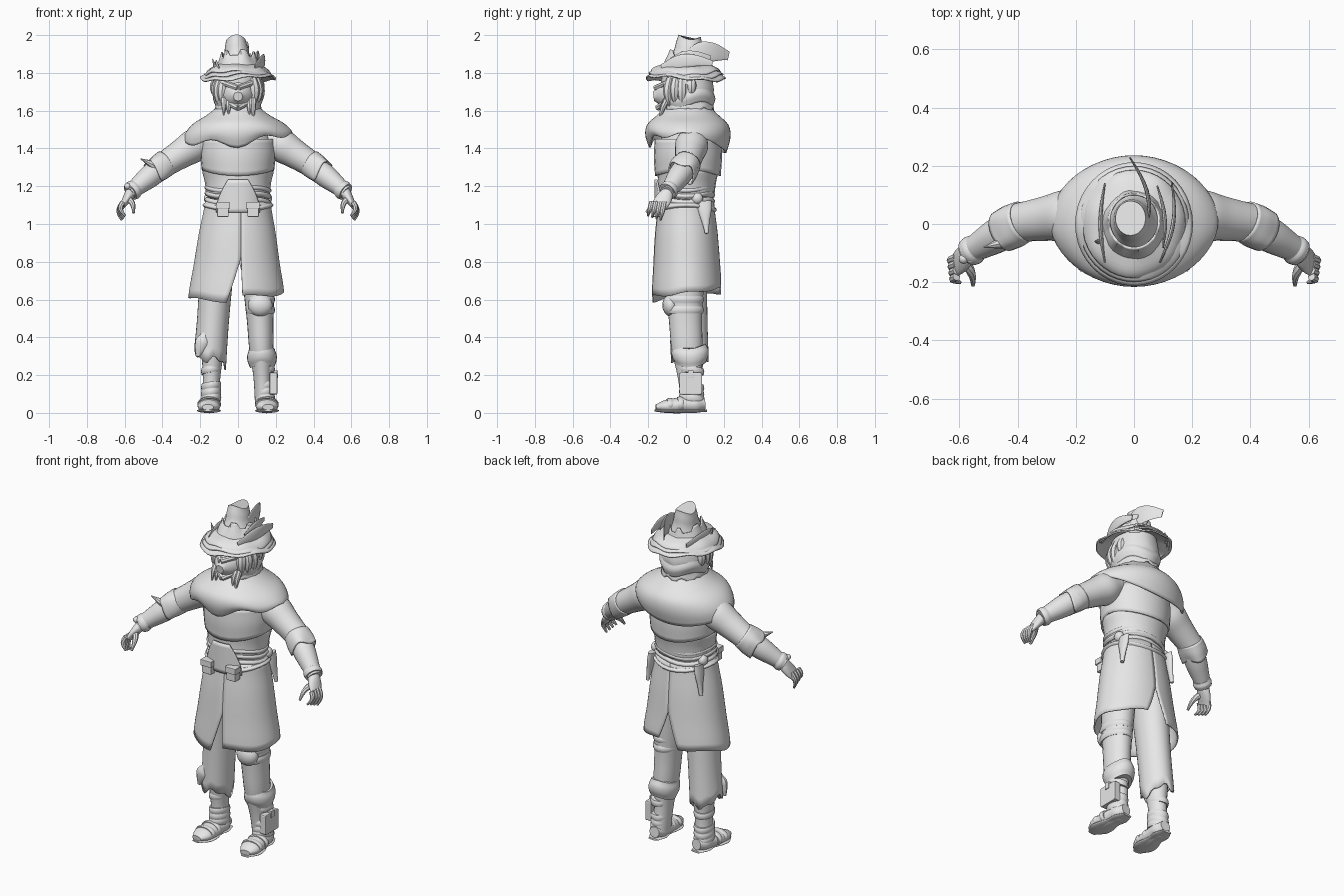
import bpy, bmesh, random
from math import sin, cos, pi, radians
from mathutils import Vector

random.seed(4)
cube = bpy.data.objects.get("Cube")
if cube:
    bpy.data.objects.remove(cube)

grey = bpy.data.materials.new("light_grey")
grey.use_nodes = True
grey.diffuse_color = (.8, .8, .8, 1)
grey.node_tree.nodes["Principled BSDF"].inputs["Base Color"].default_value = grey.diffuse_color

FORWARD, UPWARD = (0, 1, 0), (0, 0, 1)
SIDES = (-1, 1)


def spline(values, t):
    """Smooth curve through evenly spaced values."""
    last = len(values) - 1
    i = min(int(t * last), last - 1)
    a, b, c, d = (values[max(0, min(last, i + step))] for step in (-1, 0, 1, 2))
    u = t * last - i
    return b + u / 2 * (c - a + u * (2*a - 5*b + 4*c - d + u * (3*b - 3*c + d - a)))


def sweep(name, start, end, widths, flat=1, flat_end=None, bow=(0, 0, 0), sides=24, along=FORWARD,
          arc=None, warp=None, shell=0, flip=1):
    """Sweep an ellipse from start to end; angle zero faces the front, a quarter turn the left."""
    start, end, bow, along = (Vector(v) for v in (start, end, bow, along))
    flat_end = flat if flat_end is None else flat_end
    steps = 4 * (len(widths) - 1)
    bm, rings = bmesh.new(), []
    for i in range(steps + 1):
        f = i / steps
        centre = start.lerp(end, f) + bow * sin(pi * f)
        tangent = (end - start + bow * pi * cos(pi * f)).normalized()
        across = tangent.cross(along).normalized()
        back = across.cross(tangent)
        width = spline(widths, f)
        depth = width * (flat + (flat_end - flat) * f)
        first, final = arc(f) if arc else (0, 2 * pi)
        ring = []
        for j in range(sides + 1 if arc else sides):
            angle = first + (final - first) * j / sides
            p = centre + across * width * sin(angle) - back * depth * cos(angle)
            p.z += warp(angle, f) if warp else 0
            p.x *= flip
            ring.append(bm.verts.new(p))
        rings.append(ring)
    for upper, lower in zip(rings, rings[1:]):
        for j in range(sides):
            k = (j + 1) % len(upper)
            bm.faces.new((upper[j], upper[k], lower[k], lower[j]))
    if not shell:
        bm.faces.new(rings[0])
        bm.faces.new(rings[-1])
    bmesh.ops.recalc_face_normals(bm, faces=bm.faces)
    mesh = bpy.data.meshes.new(name)
    bm.to_mesh(mesh)
    bm.free()
    mesh.materials.append(grey)
    mesh.shade_smooth()
    mesh.set_sharp_from_angle(angle=radians(40))
    part = bpy.data.objects.new(name, mesh)
    bpy.context.collection.objects.link(part)
    if shell:
        solid = part.modifiers.new("thickness", "SOLIDIFY")
        solid.thickness, solid.offset = shell, 0


def band(name, centre, width, height, flat=1, warp=None):
    """Strap with rounded edges around an upright part."""
    half = Vector((0, 0, height / 2))
    edge = width * .95
    sweep(name, Vector(centre) + half, Vector(centre) - half, [edge, width, width, edge], flat, warp=warp)


def box(name, centre, size):
    bpy.ops.mesh.primitive_cube_add(size=1, location=centre)
    part = bpy.context.object
    part.name, part.scale = name, size
    part.data.materials.append(grey)
    bevel = part.modifiers.new("soft_edges", "BEVEL")
    bevel.width, bevel.segments = .06, 2


def ball(name, centre, size):
    bpy.ops.mesh.primitive_uv_sphere_add(segments=16, ring_count=10, location=centre)
    part = bpy.context.object
    part.name, part.scale = name, size
    part.data.materials.append(grey)
    bpy.ops.object.shade_smooth()


# Torso, layered vest, scarf and shoulder cape
sweep("torso", (0, .02, 1.6), (0, 0, 1), [.08, .16, .185, .175, .16, .165], flat=.85)
sweep("vest_lower", (0, .01, 1.3), (0, 0, 1.15), [.185, .17, .165], flat=.88, shell=.01,
      warp=lambda angle, f: .015 * cos(2 * angle) * (1 - f))
sweep("vest_upper", (0, .01, 1.45), (0, .01, 1.27), [.19, .195, .188], flat=.9, shell=.01,
      warp=lambda angle, f: f * (.02 * sin(angle)**2 - .015 * abs(cos(angle))))
sweep("neck_scarf", (0, 0, 1.66), (0, 0, 1.55), [.09, .115, .11])


def cape_hem(angle, f):
    front, rear, side = max(0, cos(angle)), max(0, -cos(angle)), sin(angle)
    zigzag = front * (.01 - .025 * cos(6 * angle))
    return f**3 * (zigzag - .04 * rear + .035 * side**2 + .025 * side)


sweep("shoulder_cape", (0, .01, 1.63), (0, .01, 1.42), [.1, .155, .235, .275, .285], flat=1.1, flat_end=.7,
      sides=48, shell=.01, warp=cape_hem)

# Coat skirt in two panels, split at the front and back
for name, side, front_gap, lift in (("skirt_left", 1, .04, .04), ("skirt_right", -1, -.35, .01)):
    def panel(f):
        slit = max(0, f - .57) * 2
        return .1 + front_gap * slit, side * (pi - .3 * slit)

    def skirt_hem(angle, f):
        return f**3 * (lift - .02 * cos(angle) + .006 * sin(5 * angle))

    sweep(name, (0, 0, 1.12), (-.01, .005, .6), [.17, .2, .225, .25], flat=.85, flat_end=.73,
          sides=32, arc=panel, warp=skirt_hem, shell=.008)

# Belts, belly panel, pouches and holsters
for height in (1.12, 1.155, 1.185):
    band("belt", (0, 0, height), width=.176, height=.03, flat=.87, warp=lambda angle, f: .008 * sin(3 * angle))
band("hip_belt", (0, 0, 1.075), width=.186, height=.025, flat=.87, warp=lambda angle, f: .025 * sin(angle)**2)


def belly_span(f):
    half = .3 + .4 * sin(f * pi / 2)
    return -half, half


sweep("belly_panel", (0, 0, 1.235), (0, 0, 1.06), [.176, .176, .176], flat=.92, arc=belly_span, shell=.01)
for s in SIDES:
    box("belt_pouch", (s * .08, -.16, 1.075), (.06, .045, .075))
    box("pouch_flap", (s * .08, -.165, 1.1), (.07, .05, .035))
    sweep("holster", (.15, .095, 1.12), (.175, .11, .95), [.016, .017, .013, .01], flat=2.5, flat_end=1, flip=s)
    ball("hip_bag", (s * .155, .06, 1.135), (.025, .03, .03))

# Arms and hands
for s in SIDES:
    sweep("upper_sleeve", (.16, .04, 1.46), (.43, 0, 1.29), [.07, .088, .078, .07, .065], flip=s)
    sweep("elbow_cuff", (.38, .01, 1.325), (.45, -.025, 1.27), [.068, .072, .069], shell=.008, flip=s,
          warp=lambda angle, f: .015 * f * sin(3 * angle))
    sweep("forearm", (.42, -.01, 1.29), (.575, -.1, 1.165), [.062, .06, .05, .04], flip=s)
    sweep("wrist_wrap", (.54, -.08, 1.19), (.57, -.1, 1.17), [.046, .052, .048], flip=s)
    sweep("palm", (.565, -.095, 1.17), (.615, -.145, 1.09), [.03, .026, .02, .014], flat_end=2.8, flip=s)
    for finger in range(4):
        y = -.115 - .022 * finger
        tip = (.615 - .006 * finger, y - .02, 1.02 + .008 * finger)
        sweep("finger", (.61, y, 1.115), tip, [.014, .013, .006], bow=(.018, 0, 0), sides=8, flip=s)
    sweep("thumb", (.585, -.125, 1.135), (.553, -.21, 1.06), [.018, .015, .007], bow=(-.01, 0, .01),
          sides=8, flip=s)
# Torn elbow points and wrist charms
sweep("elbow_spike", (-.4, -.05, 1.29), (-.515, -.08, 1.345), [.03, .02, .003], sides=8)
sweep("elbow_spike", (.42, -.05, 1.29), (.485, -.07, 1.28), [.03, .02, .003], sides=8)
for x in (-.56, -.585):
    ball("wrist_charm", (x, -.12, 1.2), (.017, .017, .017))

# Left leg with knee pad, boot cuff and ankle pouch
sweep("left_leg", (.1, 0, .92), (.135, .035, .05), [.095, .088, .08, .07, .064, .048, .045],
      flat=1.15, flat_end=1.35, bow=(0, -.02, 0))
for height in (.545, .6):
    band("knee_strap", (.118, -.01, height), width=.077, height=.04, flat=1.35)
ball("knee_pad", (.118, -.08, .57), (.065, .045, .06))
sweep("boot_cuff", (.126, .02, .35), (.128, .025, .25), [.068, .078, .076, .064], flat=1.25,
      warp=lambda angle, f: .012 * cos(2 * angle))
box("ankle_pouch", (.188, .025, .155), (.04, .12, .115))
box("ankle_buckle", (.2, .025, .205), (.025, .03, .04))


# Right leg with ragged trouser
def ragged(angle, f):
    return f**4 * (.02 * sin(3 * angle) + .012 * sin(7 * angle) - .02 * sin(angle))


sweep("right_shin", (-.13, .02, .45), (-.145, .035, .05), [.065, .058, .046, .048], flat=1.2)
sweep("right_trouser", (-.1, 0, .92), (-.148, .02, .285), [.095, .085, .08, .08], flat=1.2, sides=32,
      warp=ragged, shell=.008)
sweep("trouser_tear", (-.17, -.06, .42), (-.215, -.06, .3), [.02, .04, .03, .01], flat=.6, sides=10)

# Wrapped ankles and shoes
for s in SIDES:
    for height in (.075, .105, .14, .225):
        band("ankle_wrap", (s * .142, .03, height), width=.053, height=.035, flat=1.25,
             warp=lambda angle, f: .01 * sin(angle + 1))
    sweep("shoe", (.138, .1, .05), (.16, -.16, .03), [.03, .05, .052, .056, .058, .055, .03],
          flat_end=.5, along=UPWARD, flip=s)
    sweep("sole", (.138, .11, .012), (.16, -.165, .012), [.03, .05, .045, .06, .06, .025],
          flat=.2, along=UPWARD, flip=s)
    for y, height, flat in ((-.03, .045, .67), (-.085, .042, .58)):
        sweep("shoe_strap", (.152, y + .016, height), (.154, y - .016, height), [.058, .063, .058],
              flat=flat, along=UPWARD, flip=s)


# Head with mask, wrapped hood, hair and beard
def hood_span(f):
    opening = .75 - .2 * f
    return opening, 2 * pi - opening


sweep("head", (0, 0, 1.87), (0, -.015, 1.58), [.07, .105, .108, .1, .06], flat=1.15)
sweep("hood", (0, 0, 1.8), (0, .01, 1.6), [.112, .118, .122, .112, .118], flat=1.12, sides=40, arc=hood_span,
      shell=.012, warp=lambda angle, f: .012 * f * sin(9 * angle))
sweep("hood_fold", (0, .01, 1.71), (0, .015, 1.63), [.118, .128, .115], flat=1.08, arc=hood_span, shell=.01,
      warp=lambda angle, f: .015 * cos(3 * angle))
sweep("mask", (0, -.06, 1.69), (0, -.172, 1.675), [.09, .085, .06, .025], sides=8, along=UPWARD)
for s in SIDES:
    sweep("mask_brow", (.085, -.09, 1.75), (0, -.16, 1.72), [.016, .016], sides=8, along=UPWARD, flip=s)
    sweep("mask_chin", (.075, -.09, 1.655), (0, -.15, 1.615), [.016, .016], sides=8, along=UPWARD, flip=s)
    for angle in (.8, 1.1, 1.4, 1.8):
        out = Vector((s * sin(angle), -1.1 * cos(angle), 0)) * random.uniform(.1, .11)
        sweep("hair_lock", out + Vector((0, 0, 1.77)), out + Vector((0, 0, random.uniform(1.6, 1.67))),
              [.022, .028, .02, .004], bow=out * .15, sides=8)
for x in (-.075, -.05, .06, .08):
    sweep("beard_lock", (x, -.1, 1.66), (x, -.135, random.uniform(1.53, 1.58)), [.018, .012, .002],
          bow=(0, -.01, 0), sides=8)

# Hat with layered brim, crown, torn band and feathers
for layer in range(3):
    def wave(angle, f):
        return f * (.012 * sin(2 * angle + layer) + .006 * sin(7 * angle + layer))

    lift = .013 * layer
    sweep("hat_brim", (0, 0, 1.825 + lift), (0, 0, 1.77 + lift), [.09, .15, .2 - lift], flat=1.05,
          sides=40, warp=wave, shell=.008)
sweep("hat_crown", (-.012, .02, 1.985), (0, 0, 1.79), [.052, .06, .066, .08, .1, .108], flat=1.15,
      warp=lambda angle, f: .012 * (1 - f) * cos(2 * angle))
sweep("hat_band", (0, .01, 1.895), (0, 0, 1.82), [.085, .098, .11], flat=1.1, sides=36, shell=.008,
      warp=lambda angle, f: (1 - f) * (.015 if sin(6 * angle) > 0 else -.015))
for start, end, bend, tall in (((.09, -.13, 1.83), (.13, .14, 1.85), .025, 5),
                               ((.05, 0, 1.88), (-.012, .225, 1.89), .025, 8),
                               ((-.1, -.13, 1.82), (-.1, .14, 1.83), -.015, 4),
                               ((.1, -.08, 1.87), (.08, .13, 1.88), .015, 4)):
    sweep("hat_feather", start, end, [.003, .007, .006, .003], flat=tall, bow=(bend, 0, abs(bend)), along=UPWARD)
sweep("hat_spike", (-.135, -.06, 1.875), (-.11, -.06, 1.8), [.002, .009, .012], sides=8)
